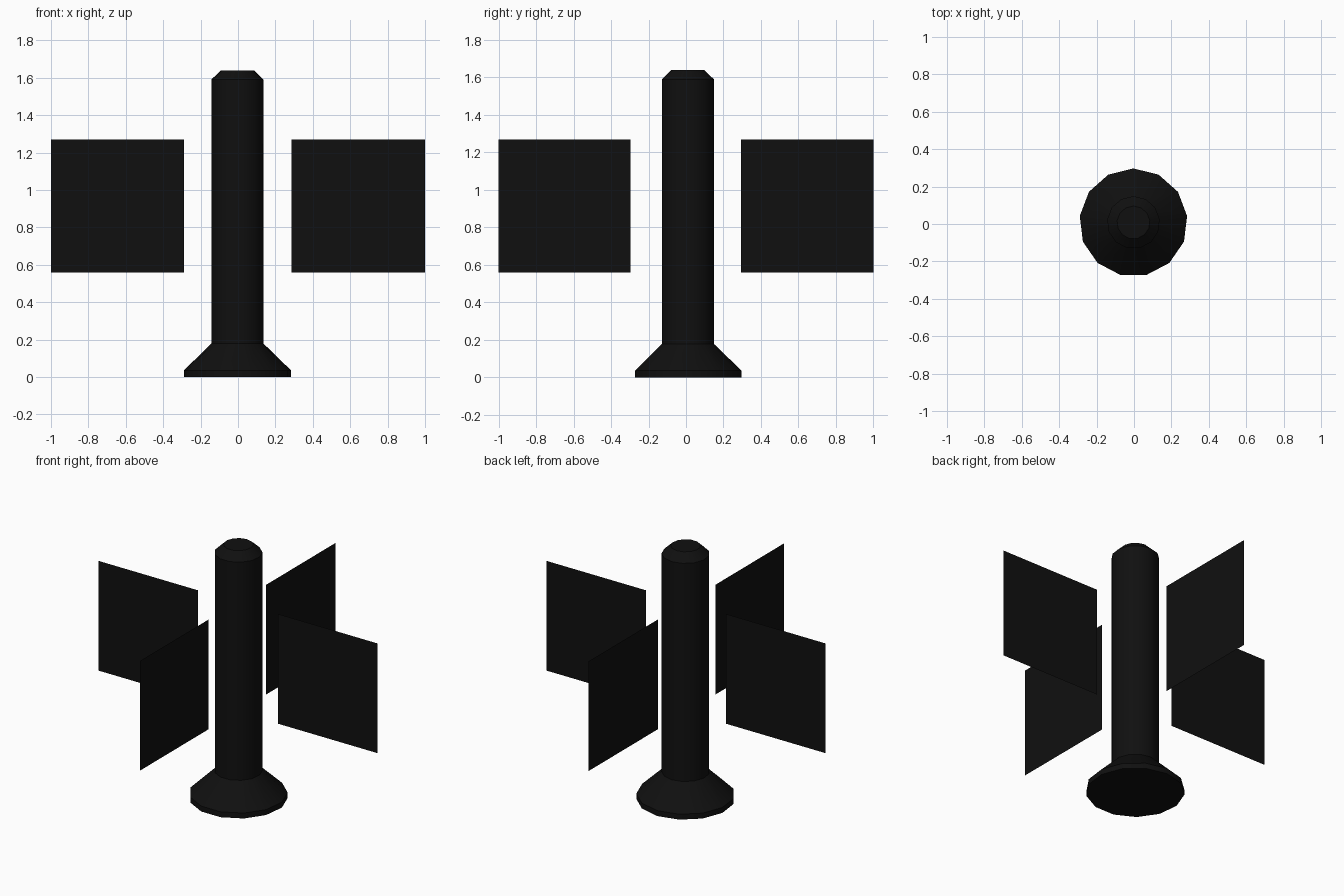
import bpy, math

if "Cube" in bpy.data.objects:
    bpy.data.objects.remove(bpy.data.objects["Cube"])

SIDES = 13
CX, CY = -0.003, 0.008

black = bpy.data.materials.new("black")
black.diffuse_color = (0.005, 0.005, 0.005, 1)
black.use_nodes = True
black.node_tree.nodes["Principled BSDF"].inputs["Base Color"].default_value = black.diffuse_color


def add_mesh(name, verts, faces):
    mesh = bpy.data.meshes.new(name)
    mesh.from_pydata(verts, [], faces)
    mesh.materials.append(black)
    obj = bpy.data.objects.new(name, mesh)
    bpy.context.collection.objects.link(obj)
    return obj


def lathe(name, profile):
    """Closed 13-sided turned body from (radius, height) rings, one corner toward +y."""
    verts, faces = [], []
    for r, z in profile:
        for i in range(SIDES):
            a = math.pi / 2 + 2 * math.pi * i / SIDES
            verts.append((CX + r * math.cos(a), CY + r * math.sin(a), z))
    for k in range(len(profile) - 1):
        for i in range(SIDES):
            j = (i + 1) % SIDES
            a, b = k * SIDES, (k + 1) * SIDES
            faces.append((a + i, a + j, b + j, b + i))
    faces.append(tuple(reversed(range(SIDES))))
    top = (len(profile) - 1) * SIDES
    faces.append(tuple(range(top, top + SIDES)))
    return add_mesh(name, verts, faces)


# Central body: flared foot, straight column, chamfered top
body = lathe("body", [(0.289, 0.0), (0.289, 0.035), (0.141, 0.178),
                      (0.141, 1.59), (0.088, 1.64)])
bpy.context.view_layer.objects.active = body
body.select_set(True)
bpy.ops.object.shade_smooth_by_angle(angle=math.radians(30))

# Four free-standing square panels around the column
Z0, Z1 = 0.56, 1.27
for name, dx, dy, inner in (("right_panel", 1, 0, 0.285), ("left_panel", -1, 0, 0.288),
                            ("back_panel", 0, 1, 0.293), ("front_panel", 0, -1, 0.295)):
    ox = CX if dx == 0 else 0
    add_mesh(name, [(ox + dx * r, dy * r, z) for r, z in
                    ((inner, Z0), (1, Z0), (1, Z1), (inner, Z1))], [(0, 1, 2, 3)])
